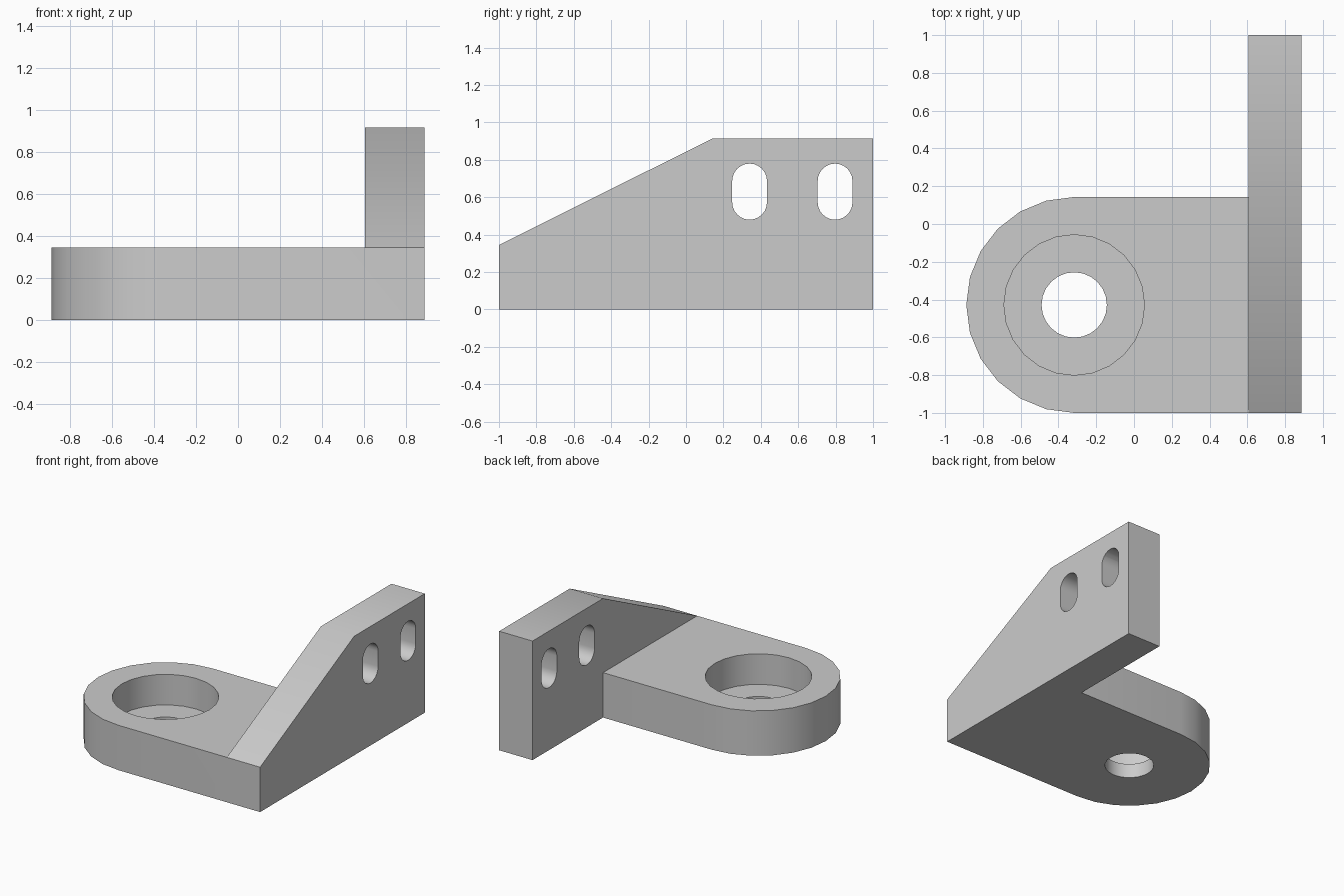
import bpy, bmesh, math
from mathutils import Vector

cube = bpy.data.objects.get("Cube")
if cube:
    bpy.data.objects.remove(cube, do_unlink=True)

grey = bpy.data.materials.new("plain grey")
grey.use_nodes = True
color = (0.6, 0.6, 0.6, 1)
grey.diffuse_color = color
grey.node_tree.nodes["Principled BSDF"].inputs["Base Color"].default_value = color

LEFT, INNER, RIGHT = -0.888, 0.605, 0.888
PLATE_TOP, WALL_TOP = 0.345, 0.915
FRONT, PLATE_BACK, BACK = -1.0, 0.143, 1.0
RADIUS = (PLATE_BACK - FRONT) / 2
HOLE_X, HOLE_Y = LEFT + RADIUS, FRONT + RADIUS


def arc(cx, cy, r, start, end, steps):
    angles = [math.radians(start + (end - start) * i / steps) for i in range(steps + 1)]
    return [(cx + r * math.cos(a), cy + r * math.sin(a)) for a in angles]


def prism(name, outline, low, high, axis):
    """Extrude a closed outline along z (xy outline) or x (yz outline)."""
    bm = bmesh.new()
    place = (lambda a, b: (a, b, low)) if axis == "z" else (lambda a, b: (low, a, b))
    face = bm.faces.new([bm.verts.new(place(a, b)) for a, b in outline])
    extruded = bmesh.ops.extrude_face_region(bm, geom=[face])["geom"]
    shift = Vector((0, 0, high - low)) if axis == "z" else Vector((high - low, 0, 0))
    bmesh.ops.translate(bm, vec=shift, verts=[v for v in extruded if isinstance(v, bmesh.types.BMVert)])
    bmesh.ops.recalc_face_normals(bm, faces=bm.faces)
    mesh = bpy.data.meshes.new(name)
    bm.to_mesh(mesh)
    bm.free()
    mesh.materials.append(grey)
    obj = bpy.data.objects.new(name, mesh)
    bpy.context.collection.objects.link(obj)
    return obj


def combine(target, tool, operation):
    mod = target.modifiers.new(operation.lower(), "BOOLEAN")
    mod.operation, mod.solver, mod.object = operation, "EXACT", tool
    bpy.context.view_layer.objects.active = target
    bpy.ops.object.modifier_apply(modifier=mod.name)
    bpy.data.objects.remove(tool, do_unlink=True)


# Base plate with a rounded left end
plate = arc(HOLE_X, HOLE_Y, RADIUS, 90, 270, 12) + [(RIGHT, FRONT), (RIGHT, PLATE_BACK)]
bracket = prism("bracket", plate, 0, PLATE_TOP, "z")

# Upright wall with a sloping front edge
wall = [(FRONT, 0), (BACK, 0), (BACK, WALL_TOP), (PLATE_BACK, WALL_TOP), (FRONT, PLATE_TOP)]
combine(bracket, prism("wall", wall, INNER, RIGHT, "x"), "UNION")

# Counterbore and through hole
for name, radius, floor in (("counterbore", 0.372, 0.11), ("through_hole", 0.173, -0.1)):
    circle = arc(HOLE_X, HOLE_Y, radius, 0, 360, 24)[:-1]
    combine(bracket, prism(name, circle, floor, 0.5, "z"), "DIFFERENCE")

# Two upright slots through the wall
for y in (0.34, 0.797):
    slot = arc(y, 0.687, 0.093, 0, 180, 12) + arc(y, 0.573, 0.093, 180, 360, 12)
    combine(bracket, prism("slot", slot, INNER - 0.1, RIGHT + 0.1, "x"), "DIFFERENCE")

# Merge flat regions, then smooth the curves only
bm = bmesh.new()
bm.from_mesh(bracket.data)
bmesh.ops.remove_doubles(bm, verts=bm.verts, dist=0.0005)
bmesh.ops.dissolve_limit(bm, angle_limit=0.01, verts=bm.verts, edges=bm.edges)
bm.to_mesh(bracket.data)
bm.free()
bpy.ops.object.select_all(action="DESELECT")
bracket.select_set(True)
bpy.context.view_layer.objects.active = bracket
bpy.ops.object.shade_smooth_by_angle(angle=math.radians(30))
